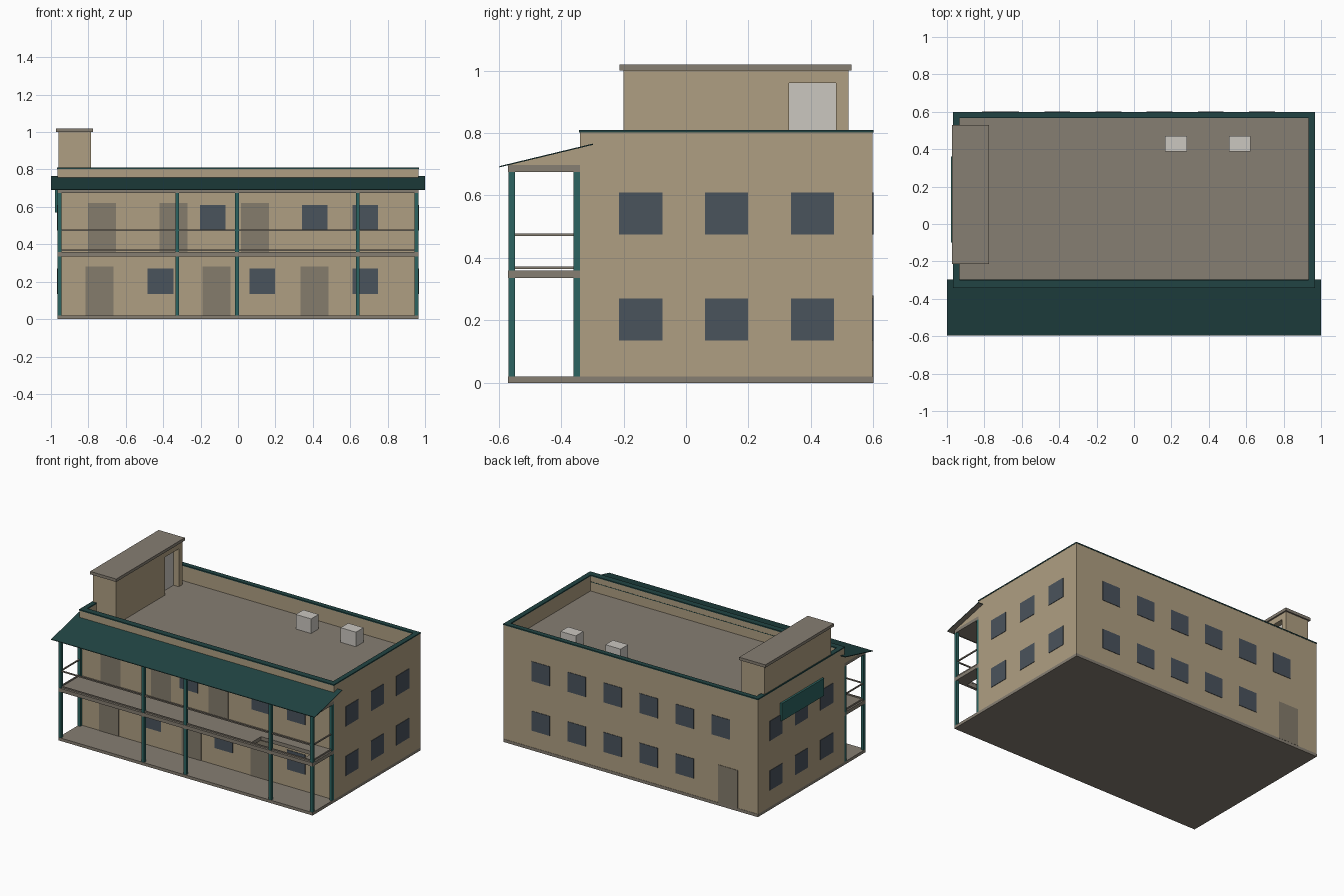
import bpy, bmesh
from mathutils import Vector

old = bpy.data.objects.get("Cube")
if old:
    bpy.data.objects.remove(old, do_unlink=True)


def material(name, rgb):
    linear = [((c / 255 + 0.055) / 1.055) ** 2.4 for c in rgb] + [1.0]
    m = bpy.data.materials.new(name)
    m.use_nodes = True
    m.diffuse_color = linear
    m.node_tree.nodes["Principled BSDF"].inputs["Base Color"].default_value = linear
    return m


BEIGE = material("beige wall", (175, 159, 130))
GREY = material("grey concrete", (134, 126, 114))
GREEN = material("dark green roof", (33, 68, 67))
TEAL = material("teal green paint", (44, 100, 97))
GLASS = material("blue grey glass", (74, 83, 92))
DOOR = material("grey brown door", (133, 124, 108))
LIGHT = material("pale grey metal", (203, 199, 192))


def finish(name, bm, *mats):
    bmesh.ops.recalc_face_normals(bm, faces=bm.faces)
    mesh = bpy.data.meshes.new(name)
    bm.to_mesh(mesh)
    bm.free()
    for m in mats:
        mesh.materials.append(m)
    ob = bpy.data.objects.new(name, mesh)
    bpy.context.collection.objects.link(ob)
    return ob


def boxes(name, mat, *specs):
    """One object from boxes given as (x0, x1, y0, y1, z0, z1)."""
    bm = bmesh.new()
    for x0, x1, y0, y1, z0, z1 in specs:
        lo, hi = Vector((x0, y0, z0)), Vector((x1, y1, z1))
        for v in bmesh.ops.create_cube(bm, size=1)["verts"]:
            v.co = (lo + hi) / 2 + v.co * (hi - lo)
    return finish(name, bm, mat)


def extrude_x(name, half, profile, *mats):
    """Extrude a (y, z) profile from -half to +half along x."""
    bm = bmesh.new()
    face = bm.faces.new([bm.verts.new((-half, y, z)) for y, z in profile])
    ext = bmesh.ops.extrude_face_region(bm, geom=[face])["geom"]
    for v in ext:
        if isinstance(v, bmesh.types.BMVert):
            v.co.x = half
    return finish(name, bm, *mats)


def frame(x, y0, y1, side, front, z0, z1):
    """Four strips around a rectangle."""
    return [(-x, x, y0, y0 + front, z0, z1), (-x, x, y1 - side, y1, z0, z1),
            (-x, -x + side, y0 + front, y1 - side, z0, z1),
            (x - side, x, y0 + front, y1 - side, z0, z1)]


W, FRONT, BACK, PORCH = 0.965, -0.34, 0.598, -0.57
ROOF, TOP = 0.70, 0.81

# Main block, roof deck and parapet
boxes("base_slab", GREY, (-W, W, PORCH, BACK + 0.002, 0, 0.02))
boxes("main_block", BEIGE, (-W, W, FRONT, BACK, 0.02, ROOF - 0.005))
boxes("roof_deck", GREY, (-W + 0.02, W - 0.02, FRONT + 0.02, BACK - 0.02, ROOF - 0.01, ROOF))
boxes("parapet", BEIGE, *frame(W, FRONT, BACK, 0.03, 0.04, ROOF - 0.005, TOP - 0.008))
boxes("parapet_coping", GREEN, *frame(W + 0.002, FRONT - 0.002, BACK + 0.002, 0.034, 0.042, TOP - 0.008, TOP))

# Stair house with a recessed doorway
px, door_x = -0.785, -0.83
boxes("stair_house", BEIGE,
      (-0.96, door_x, -0.2, 0.52, ROOF, 1.0),
      (door_x, px, -0.2, 0.33, ROOF, 1.0),
      (door_x, px, 0.48, 0.52, ROOF, 1.0),
      (door_x, px, 0.33, 0.48, 0.96, 1.0))
boxes("stair_house_door", LIGHT, (door_x, door_x + 0.005, 0.33, 0.48, ROOF, 0.96))
boxes("stair_house_cap", GREY, (-0.973, -0.775, -0.213, 0.53, 1.0, 1.02))

# Rooftop units
boxes("rooftop_units", LIGHT, *[(x - 0.058, x + 0.058, 0.388, 0.47, ROOF, 0.80) for x in (0.225, 0.565)])

# Sloping porch roof: green on top, grey beneath
awning = extrude_x("porch_roof", 1.0,
                   [(-0.597, 0.690), (-0.597, 0.694), (-0.298, 0.766), (-0.298, 0.762)], GREEN, GREY)
for poly in awning.data.polygons:
    poly.material_index = 1 if poly.normal.z < -0.5 else 0
extrude_x("porch_gables", W, [(PORCH, 0.697), (FRONT, 0.697), (FRONT, 0.752)], BEIGE)
boxes("porch_ceiling", GREY, (-W, W, PORCH, FRONT, 0.675, 0.697))

# Balcony floor with a stair opening
hx0, hx1, hy0, hy1 = 0.48, 0.88, -0.55, -0.435
b0, b1 = 0.335, 0.36
boxes("balcony_floor", GREY,
      (-W, hx0, PORCH, FRONT, b0, b1), (hx1, W, PORCH, FRONT, b0, b1),
      (hx0, hx1, PORCH, hy0, b0, b1), (hx0, hx1, hy1, FRONT, b0, b1))

# Posts and railings
posts = [(x, -0.558) for x in (-0.955, -0.325, -0.005, 0.64, 0.955)] + [(-0.955, -0.35), (0.955, -0.35)]
boxes("porch_posts", TEAL, *[(x - 0.01, x + 0.01, y - 0.01, y + 0.01, 0.02, 0.676) for x, y in posts])
rails = []
for z in (0.368, 0.474):
    rails.append((-0.955, 0.955, -0.562, -0.554, z - 0.004, z + 0.004))
    for x in (-0.955, 0.955):
        rails.append((x - 0.004, x + 0.004, -0.558, FRONT, z - 0.004, z + 0.004))
boxes("balcony_rails", GREY, *rails)


# Windows and doors as thin plates on the walls
def plate(wall, centre, width, z0, z1):
    a, b = centre - width / 2, centre + width / 2
    t = 0.003
    if wall == "front":
        return (a, b, FRONT - t, FRONT + t, z0, z1)
    if wall == "back":
        return (a, b, BACK - t, BACK + t, z0, z1)
    x = W if wall == "left" else -W
    return (x - t, x + t, a, b, z0, z1)


LOW, HIGH = (0.135, 0.27), (0.475, 0.61)
side = (-0.145, 0.13, 0.405)
rear = (0.684, 0.41, 0.137, -0.137, -0.41, -0.684)
layout = {
    "front": ((-0.415, 0.13, 0.68), (-0.135, 0.41, 0.68)),
    "back": (rear[:5], rear),
    "left": (side, side),
    "right": (side, side),
}
for wall, (lower, upper) in layout.items():
    boxes(wall + "_windows", GLASS,
          *[plate(wall, c, 0.138, *LOW) for c in lower],
          *[plate(wall, c, 0.138, *HIGH) for c in upper])
boxes("front_doors", DOOR,
      *[plate("front", c, 0.15, 0.02, 0.28) for c in (-0.74, -0.115, 0.41)],
      *[plate("front", c, 0.15, 0.36, 0.62) for c in (-0.728, -0.345, 0.09)])
boxes("back_door", DOOR, plate("back", -0.737, 0.15, 0.02, 0.28))

# Blank sign board on the side wall
boxes("side_sign_board", TEAL, (-W - 0.014, -W, -0.1, 0.36, 0.57, 0.69))
